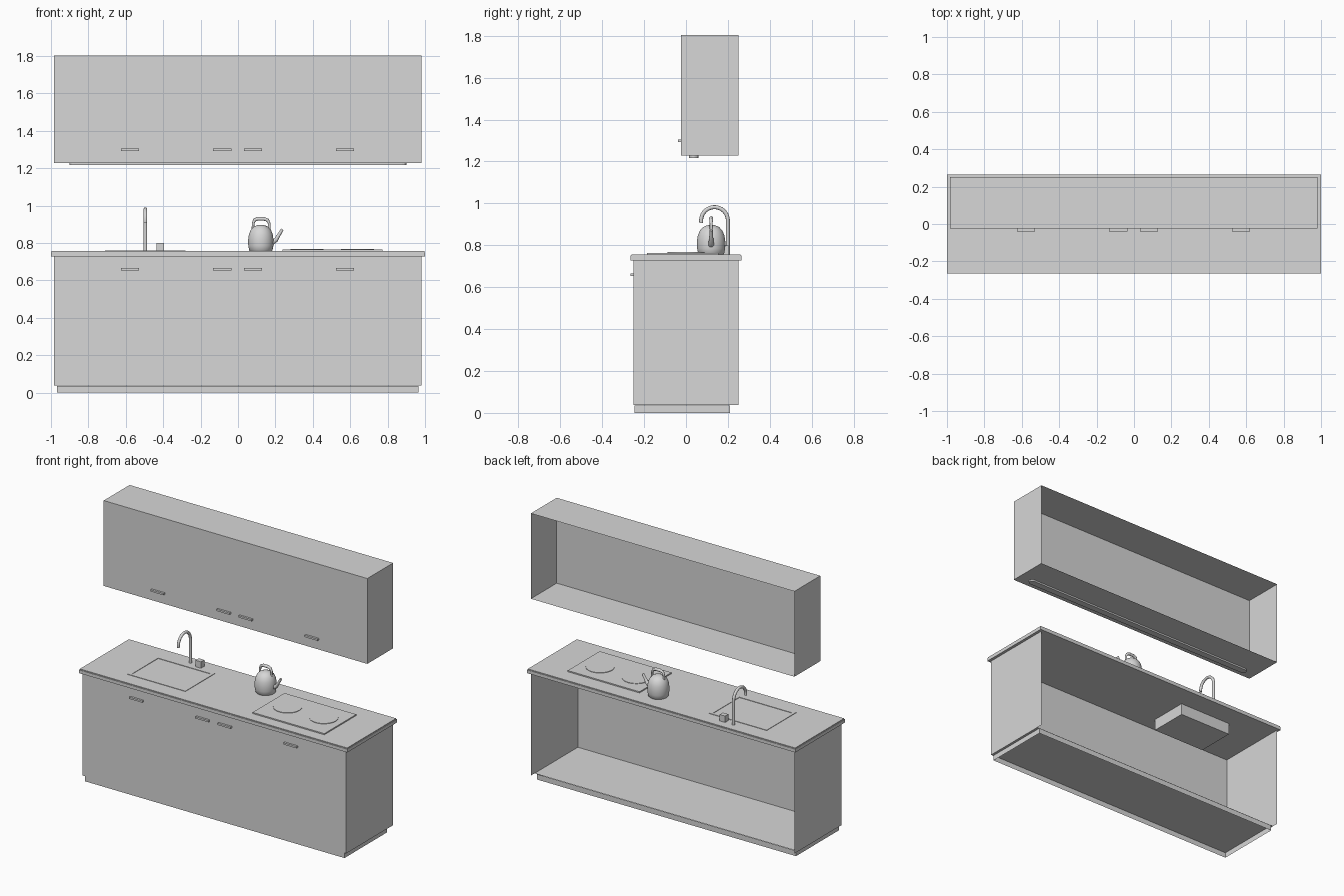
import bpy, bmesh, math
from mathutils import Vector

if "Cube" in bpy.data.objects:
    bpy.data.objects.remove(bpy.data.objects["Cube"])

grey = bpy.data.materials.new("kitchen grey")
grey.diffuse_color = (0.68, 0.68, 0.68, 1)
grey.use_nodes = True
grey.node_tree.nodes["Principled BSDF"].inputs["Base Color"].default_value = grey.diffuse_color


def finish(name, bm, smooth=False):
    me = bpy.data.meshes.new(name)
    bm.to_mesh(me)
    bm.free()
    ob = bpy.data.objects.new(name, me)
    bpy.context.collection.objects.link(ob)
    me.materials.append(grey)
    if smooth:
        bpy.ops.object.select_all(action='DESELECT')
        ob.select_set(True)
        bpy.context.view_layer.objects.active = ob
        bpy.ops.object.shade_smooth_by_angle(angle=math.radians(40))
    return ob


def box(name, x, y, z, open_sides=()):
    """Box from ranges; open_sides lists outward directions left without a face."""
    bm = bmesh.new()
    bmesh.ops.create_cube(bm, size=1)
    lo, hi = Vector((x[0], y[0], z[0])), Vector((x[1], y[1], z[1]))
    for v in bm.verts:
        v.co = Vector([lo[i] + (v.co[i] + 0.5) * (hi[i] - lo[i]) for i in range(3)])
    bm.normal_update()
    gone = [f for f in bm.faces if any(f.normal.dot(Vector(d)) > 0.9 for d in open_sides)]
    bmesh.ops.delete(bm, geom=gone, context='FACES')
    return finish(name, bm)


def lathe(name, centre, profile, steps=32):
    """Closed solid of revolution about a vertical axis from (radius, z) points."""
    bm = bmesh.new()
    rings = []
    for r, z in profile:
        rings.append([bm.verts.new((centre[0] + r * math.cos(2 * math.pi * i / steps),
                                    centre[1] + r * math.sin(2 * math.pi * i / steps), z))
                      for i in range(steps)])
    for a, b in zip(rings, rings[1:]):
        for i in range(steps):
            j = (i + 1) % steps
            bm.faces.new((a[i], a[j], b[j], b[i]))
    bm.faces.new(rings[0][::-1])
    bm.faces.new(rings[-1])
    return finish(name, bm, True)


def tube(name, points, radii, sides=12):
    """Capped tube along a path that lies in one vertical plane."""
    pts = [Vector(p) for p in points]
    span = pts[-1] - pts[0]
    side = Vector((0, 1, 0)) if abs(span.x) > abs(span.y) else Vector((1, 0, 0))
    bm = bmesh.new()
    rings = []
    for k, p in enumerate(pts):
        t = (pts[min(k + 1, len(pts) - 1)] - pts[max(k - 1, 0)]).normalized()
        up = t.cross(side).normalized()
        rings.append([bm.verts.new(p + radii[k] * (math.cos(2 * math.pi * i / sides) * side
                                                   + math.sin(2 * math.pi * i / sides) * up))
                      for i in range(sides)])
    for a, b in zip(rings, rings[1:]):
        for i in range(sides):
            j = (i + 1) % sides
            bm.faces.new((a[i], a[j], b[j], b[i]))
    bm.faces.new(rings[0])
    bm.faces.new(rings[-1])
    bmesh.ops.recalc_face_normals(bm, faces=bm.faces)
    return finish(name, bm, True)


BACK, FRONT, UP, DOWN = (0, 1, 0), (0, -1, 0), (0, 0, 1), (0, 0, -1)
LEFT, RIGHT = (-1, 0, 0), (1, 0, 0)
WIDE = (-0.983, 0.981)

# Cabinets, open at the back, with a floor panel over a hollow plinth
box("base_cabinet", WIDE, (-0.25, 0.25), (0.037, 0.728), (BACK, UP, DOWN))
box("base_floor", WIDE, (-0.25, 0.21), (0.036, 0.037), (FRONT, BACK, LEFT, RIGHT, DOWN))
box("plinth", (-0.967, 0.965), (-0.245, 0.21), (0, 0.036), (UP, DOWN))
box("wall_cabinet", WIDE, (-0.025, 0.25), (1.228, 1.803), (BACK,))

# Worktop with a small step around its top edge
box("worktop", (-1, 1), (-0.265, 0.265), (0.728, 0.75))
box("worktop_surface", (-0.996, 0.996), (-0.261, 0.261), (0.75, 0.756), (DOWN,))

# Strip light under the wall cabinet, with rounded ends
bm = bmesh.new()
outline = []
for cx, start in ((0.878, -90), (-0.878, 90)):
    for i in range(9):
        a = math.radians(start + i * 22.5)
        outline.append((cx + 0.022 * math.cos(a), 0.037 + 0.022 * math.sin(a)))
low = bm.faces.new([bm.verts.new((x, y, 1.217)) for x, y in outline])
ext = bmesh.ops.extrude_face_region(bm, geom=[low], use_keep_orig=True)
for v in ext["geom"]:
    if isinstance(v, bmesh.types.BMVert):
        v.co.z = 1.228
bmesh.ops.recalc_face_normals(bm, faces=bm.faces)
finish("strip_light", bm)

# Door handles
for i, cx in enumerate((-0.577, -0.085, 0.08, 0.572)):
    for row, front, z in (("lower", -0.25, 0.66), ("upper", -0.025, 1.298)):
        box(f"{row}_handle_{i + 1}", (cx - 0.049, cx + 0.049),
            (front - 0.014, front), (z - 0.006, z + 0.006))

# Sink rim (four thin strips) and basin below the worktop
sx, sy, w = (-0.71, -0.28), (-0.16, 0.155), 0.02
rim = (0.756, 0.759)
for n, y in (("front", (sy[0], sy[0] + w)), ("back", (sy[1] - w, sy[1]))):
    box(f"sink_rim_{n}", sx, y, rim)
for n, x in (("left", (sx[0], sx[0] + w)), ("right", (sx[1] - w, sx[1]))):
    box(f"sink_rim_{n}", x, (sy[0] + w, sy[1] - w), rim)
box("sink_basin", (-0.695, -0.3), (-0.15, 0.115), (0.65, 0.728), (UP,))

# Hob with two hot plates
box("hob", (0.238, 0.773), (-0.185, 0.155), (0.756, 0.764))
for i, cx in enumerate((0.37, 0.64)):
    lathe(f"hot_plate_{i + 1}", (cx, 0.0), [(0.088, 0.764), (0.088, 0.767)])

# Tap: upright, arched neck and base, with a small lever block beside it
tx = -0.495
neck = [(tx, 0.2, 0.756), (tx, 0.2, 0.85)]
for i in range(17):
    a = math.radians(i * 190 / 16)
    neck.append((tx, 0.136 + 0.064 * math.cos(a), 0.918 + 0.064 * math.sin(a)))
tube("tap_neck", neck, [0.0095] * len(neck))
box("tap_lever", (-0.435, -0.395), (0.17, 0.205), (0.756, 0.799))

# Kettle: turned body, spout and arched handle
kx, ky = 0.122, 0.12
lathe("kettle_body", (kx, ky), [(0.058, 0.756), (0.062, 0.76), (0.067, 0.785), (0.068, 0.815),
                                (0.064, 0.845), (0.054, 0.87), (0.038, 0.887), (0.02, 0.895), (0.003, 0.897)])
tube("kettle_spout", [(kx + 0.055, ky, 0.8), (kx + 0.08, ky, 0.815), (kx + 0.098, ky, 0.845),
                      (kx + 0.115, ky, 0.873)], [0.015, 0.012, 0.009, 0.008])
grip = [(kx - 0.042, ky, 0.872), (kx - 0.041, ky, 0.905), (kx - 0.034, ky, 0.922), (kx - 0.018, ky, 0.929),
        (kx + 0.018, ky, 0.929), (kx + 0.036, ky, 0.922), (kx + 0.045, ky, 0.905), (kx + 0.046, ky, 0.87)]
tube("kettle_handle", grip, [0.007, 0.007, 0.009, 0.01, 0.01, 0.009, 0.007, 0.007])
